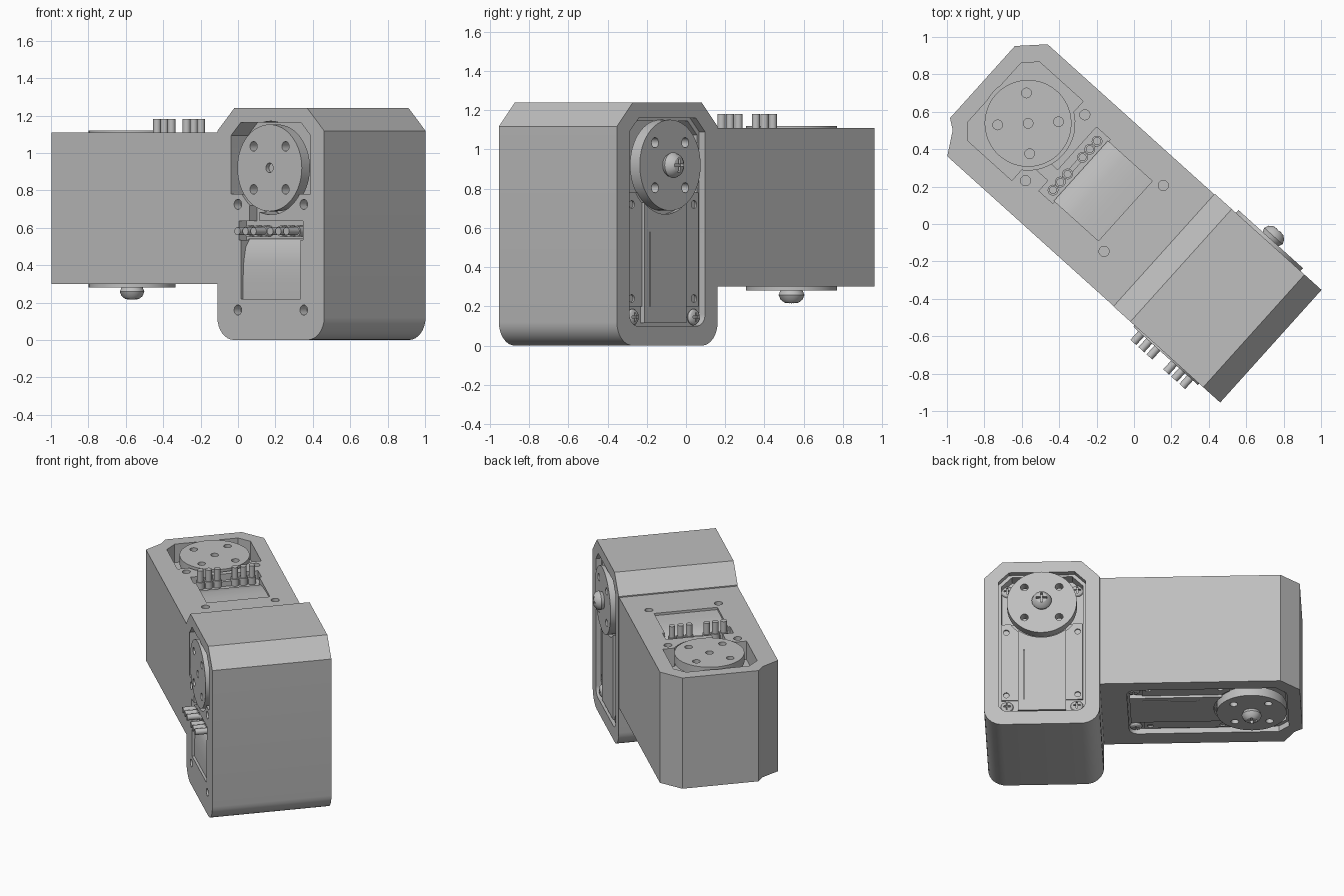
import bpy, bmesh, math
from mathutils import Matrix, Vector

if "Cube" in bpy.data.objects:
    bpy.data.objects.remove(bpy.data.objects["Cube"], do_unlink=True)

GREY = (0.52, 0.52, 0.52, 1)
mat = bpy.data.materials.new("plain grey")
mat.use_nodes = True
mat.diffuse_color = GREY
mat.node_tree.nodes["Principled BSDF"].inputs["Base Color"].default_value = GREY

HALF = 0.405          # half the housing depth along the horn axis
parts = []


def finish(name, bm, frame):
    bmesh.ops.recalc_face_normals(bm, faces=bm.faces)
    me = bpy.data.meshes.new(name)
    bm.to_mesh(me)
    bm.free()
    me.materials.append(mat)
    ob = bpy.data.objects.new(name, me)
    ob.matrix_world = frame
    bpy.context.scene.collection.objects.link(ob)
    parts.append(ob)
    return ob


def prism(name, pts, lo, hi, frame):
    bm = bmesh.new()
    face = bm.faces.new([bm.verts.new((x, y, lo)) for x, y in pts])
    new = bmesh.ops.extrude_face_region(bm, geom=[face])["geom"]
    bmesh.ops.translate(bm, vec=(0, 0, hi - lo),
                        verts=[v for v in new if isinstance(v, bmesh.types.BMVert)])
    return finish(name, bm, frame)


def lathe(name, profile, frame, steps=32):
    bm = bmesh.new()
    vs = [bm.verts.new((r, 0, h)) for r, h in profile]
    edges = [bm.edges.new(p) for p in zip(vs, vs[1:])]
    bmesh.ops.spin(bm, geom=vs + edges, axis=(0, 0, 1), cent=(0, 0, 0),
                   angle=math.tau, steps=steps)
    bmesh.ops.remove_doubles(bm, verts=bm.verts, dist=0.0005)
    return finish(name, bm, frame)


def circle(r, x=0, y=0, n=32):
    return [(x + r * math.cos(math.tau * i / n), y + r * math.sin(math.tau * i / n))
            for i in range(n)]


def rect(x0, x1, y):
    return [(x0, -y), (x1, -y), (x1, y), (x0, y)]


def outline(x0, x1, y, chamfer, radius):
    """Chamfered at the x0 end, rounded at the x1 end."""
    pts = [(x0 + chamfer, y), (x0, y - chamfer), (x0, chamfer - y), (x0 + chamfer, -y)]
    for side in (-1, 1):
        for i in range(9):
            a = math.radians(side * 90 * (1 - i / 8 if side < 0 else i / 8))
            pts.append((x1 - radius + radius * math.cos(a),
                        side * (y - radius) + radius * math.sin(a)))
    return pts


def cut(target, cutters):
    for c in cutters:
        mod = target.modifiers.new("cut", "BOOLEAN")
        mod.operation, mod.solver, mod.object = "DIFFERENCE", "EXACT", c
    bpy.context.view_layer.update()
    dg = bpy.context.evaluated_depsgraph_get()
    me = bpy.data.meshes.new_from_object(target.evaluated_get(dg))
    target.modifiers.clear()
    target.data = me
    for c in cutters:
        parts.remove(c)
        bpy.data.objects.remove(c, do_unlink=True)


def screw(name, r, h, frame):
    head = lathe(name, [(0, h), (r * .55, h * .93), (r * .85, h * .7), (r, h * .35),
                        (r * .85, 0), (0, 0)], frame)
    cross = [prism("slot", rect(-r * a, r * a, r * b), h * .6, h * 2, frame)
             for a, b in ((.55, .11), (.11, .55))]
    cut(head, cross)


def servo(tag, body_pts, F):
    """x runs from the horn to the tail, z points out of the pin side."""
    T = Matrix.Translation
    body = prism(tag + "_housing", body_pts, -HALF, HALF, F)
    side = F @ Matrix.Rotation(math.pi / 2, 4, "X")
    corners = [(x, y) for x in (0.195, 0.76) for y in (-0.237, 0.237)]

    # pin-side pockets
    ramp = [(.38, .45), (.38, .335), (.42, .365), (.5, .382), (.6, .388), (.7, .388), (.7, .45)]
    cutters = [
        prism("c", outline(-.244, .14, .285, .07, .002), .27, .5, F),
        prism("c", circle(.25, n=48), .27, .5, F),
        prism("c", rect(.285, .385, .23), .345, .5, F),
        prism("c", [(.2, -.155), (.29, -.155), (.29, -.08), (.2, -.08)], .345, .5, F),
        prism("c", ramp, -.215, .215, side),
        # horn-screw side pockets
        prism("c", outline(-.24, .82, .288, .07, .06), -.5, -.365, F),
        prism("c", outline(-.225, .14, .27, .07, .002), -.5, -.29, F),
    ]
    cutters += [prism("c", circle(.027, x, y, 20), .35, .5, F) for x, y in corners]
    cut(body, cutters)

    # horns with their holes and hubs
    for label, lo, hi in (("front", .35, .415), ("rear", -.425, -.358)):
        horn = prism(f"{tag}_{label}_horn", circle(.232, n=64), lo, hi, F)
        holes = [prism("c", circle(.026, x, y, 20), -.5, .5, F)
                 for x in (-.115, .115) for y in (-.115, .115)]
        if label == "front":
            holes.append(prism("c", circle(.026, n=20), .39, .5, F))
        cut(horn, holes)
        inner = .26 if label == "front" else -.28
        prism(f"{tag}_{label}_hub", circle(.09), *sorted((inner, lo if lo > 0 else hi)), F)

    # connector pins with collars
    for s in (-1, 1):
        for i in range(3):
            y = s * (.06 + .058 * i)
            prism(tag + "_pin", circle(.021, .338, y, 16), .34, .477, F)
            prism(tag + "_pin_collar", circle(.029, .338, y, 16), .34, .395, F)
    prism(tag + "_pin_bar", rect(.325, .351, .2), .34, .38, F)

    # rear servo case: flange and raised panel, cleared round the horn
    flange = prism(tag + "_flange", rect(.14, .72, .27), -.375, -.355, F)
    panel = prism(tag + "_case_panel", rect(.14, .805, .16), -.392, -.355, F)
    cut(flange, [prism("c", circle(.25, n=48), -.5, -.3, F)]
        + [prism("c", circle(.02, x, y, 16), -.5, -.36, F)
           for x in (.2, .68) for y in (-.237, .237)])
    cut(panel, [prism("c", circle(.25, n=48), -.5, -.3, F),
                prism("c", [(.34, .115), (.72, .115), (.72, .121), (.34, .121)], -.5, -.38, F)])

    # screws on the rear
    flip = Matrix.Rotation(math.pi, 4, "X")
    screw(tag + "_horn_screw", .066, .068, F @ T((0, 0, -.423)) @ flip)
    for x, z in ((-.15, -.29), (.775, -.365)):
        for y in (-.232, .232):
            screw(tag + "_case_screw", .042, .03, F @ T((x, y, z)) @ flip)


def frame(x_axis, y_axis, z_axis, origin):
    m = Matrix((x_axis, y_axis, z_axis)).transposed().to_4x4()
    m.translation = origin
    return Matrix.Rotation(math.radians(-42), 4, "Z") @ m


# upright servo, then the lying servo that runs into its side
upright = outline(-.32, .92, .384, .122, .12)
servo("upright", upright,
      frame((0, 0, -1), (1, 0, 0), (0, -1, 0), Vector((.597, .004, .92))))
lying = [(-.205, .384), (-.329, .26), (-.329, -.258), (-.275, -.297), (-.203, -.42),
         (1.0, -.42), (1.0, .384)]
servo("lying", lying,
      frame((1, 0, 0), (0, 1, 0), (0, 0, 1), Vector((-.781, .021, .705))))

# smooth the round parts, keep the edges crisp
bpy.ops.object.select_all(action="DESELECT")
for ob in parts:
    ob.select_set(True)
bpy.context.view_layer.objects.active = parts[0]
bpy.ops.object.shade_smooth_by_angle(angle=math.radians(30))
